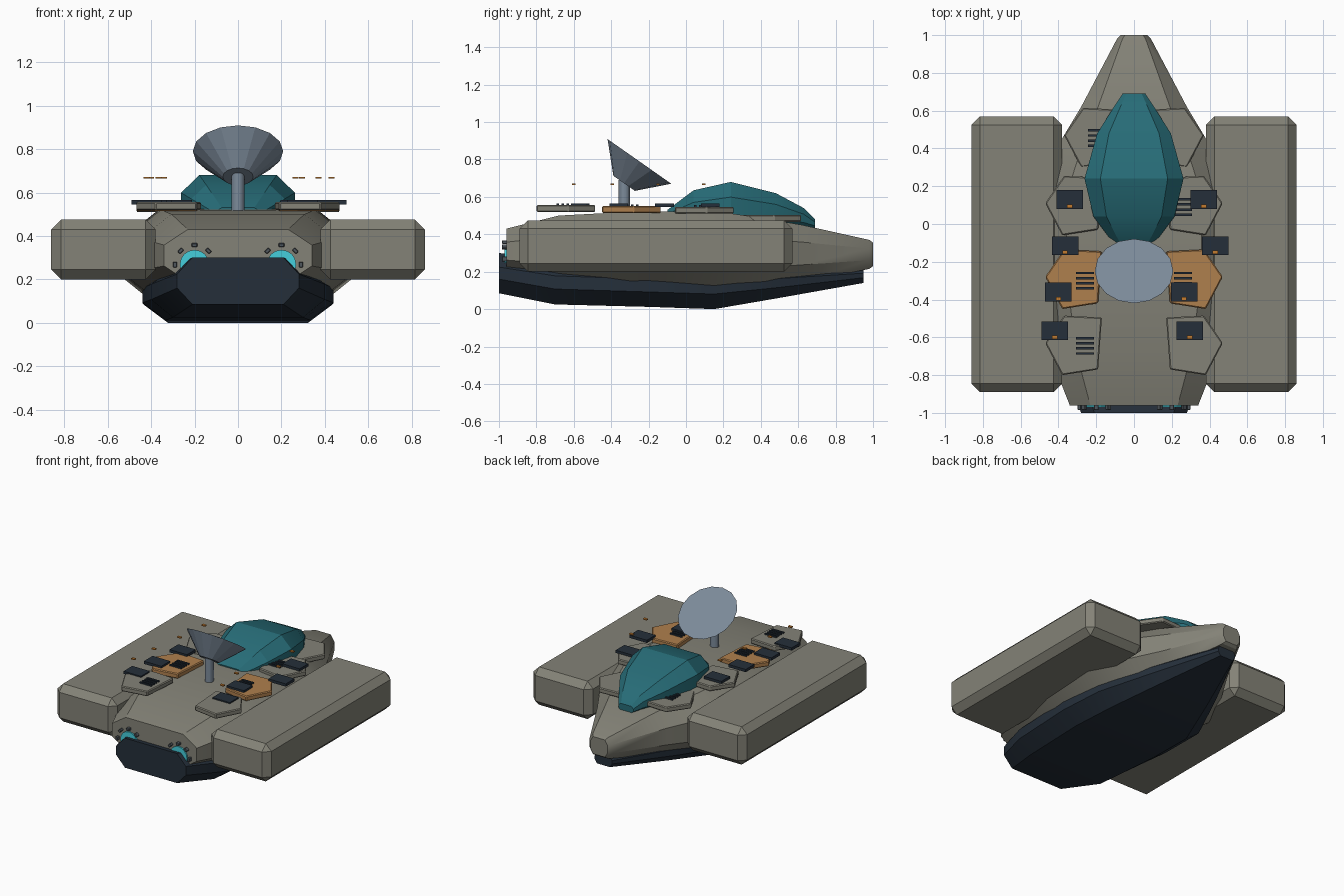
import bpy, bmesh, math
from mathutils import Matrix, Vector

if "Cube" in bpy.data.objects:
    bpy.data.objects.remove(bpy.data.objects["Cube"], do_unlink=True)


def material(name, r, g, b):
    m = bpy.data.materials.new(name)
    m.use_nodes = True
    m.diffuse_color = (r, g, b, 1)
    m.node_tree.nodes["Principled BSDF"].inputs["Base Color"].default_value = (r, g, b, 1)
    return m


GREY = material("warm grey hull", 0.23, 0.225, 0.185)
DARK = material("dark navy", 0.018, 0.028, 0.042)
TEAL = material("teal glass", 0.02, 0.15, 0.185)
ORANGE = material("dull orange", 0.43, 0.215, 0.075)
STEEL = material("blue steel", 0.2, 0.255, 0.32)
CYAN = material("cyan glow", 0.06, 0.62, 0.72)
AMBER = material("amber light", 0.55, 0.2, 0.03)
SLATE = material("slate studs", 0.08, 0.095, 0.11)


def finish(name, bm, mat, smooth=False):
    bmesh.ops.recalc_face_normals(bm, faces=bm.faces)
    mesh = bpy.data.meshes.new(name)
    bm.to_mesh(mesh)
    bm.free()
    mesh.materials.append(mat)
    ob = bpy.data.objects.new(name, mesh)
    bpy.context.collection.objects.link(ob)
    if smooth:
        bpy.ops.object.select_all(action="DESELECT")
        ob.select_set(True)
        bpy.context.view_layer.objects.active = ob
        bpy.ops.object.shade_smooth_by_angle(angle=math.radians(25))
    return ob


def bevel(bm, width):
    bmesh.ops.bevel(bm, geom=bm.edges[:], offset=width, segments=1, affect="EDGES")


def box(name, center, size, mat, chamfer=0, turn=0):
    bm = bmesh.new()
    bmesh.ops.create_cube(bm, size=1, matrix=Matrix.Diagonal((*size, 1)))
    if chamfer:
        bevel(bm, chamfer)
    bm.transform(Matrix.Translation(center) @ Matrix.Rotation(turn, 4, "Y"))
    return finish(name, bm, mat)


def cone(name, center, r1, r2, depth, mat, tilt=0, sides=16):
    bm = bmesh.new()
    bmesh.ops.create_cone(bm, cap_ends=True, segments=sides, radius1=r1, radius2=r2, depth=depth)
    bm.transform(Matrix.Translation(center) @ Matrix.Rotation(tilt, 4, "X"))
    return finish(name, bm, mat)


def loft(name, sections, cut_x, cut_z, mat, smooth=False):
    """Skin octagonal sections given as y, half width, bottom, top."""
    bm = bmesh.new()
    rings = []
    for y, w, lo, hi in sections:
        cx, cz = w * cut_x, (hi - lo) * cut_z
        side = [(w - cx, lo), (w, lo + cz), (w, hi - cz), (w - cx, hi)]
        outline = side + [(-x, z) for x, z in reversed(side)]
        rings.append([bm.verts.new((x, y, z)) for x, z in outline])
    for a, b in zip(rings, rings[1:]):
        for i in range(8):
            j = (i + 1) % 8
            bm.faces.new((a[i], a[j], b[j], b[i]))
    bm.faces.new(rings[0])
    bm.faces.new(rings[-1])
    return finish(name, bm, mat, smooth)


# Main hull, dark keel and canopy
loft("hull", [(-0.96, 0.34, 0.19, 0.43), (-0.68, 0.45, 0.13, 0.50),
              (-0.3, 0.52, 0.09, 0.52), (0.15, 0.53, 0.07, 0.525),
              (0.42, 0.40, 0.11, 0.485), (0.62, 0.28, 0.145, 0.45),
              (0.98, 0.09, 0.215, 0.37), (1.0, 0.07, 0.23, 0.355)], 0.32, 0.3, GREY, True)
loft("keel", [(-1.0, 0.28, 0.085, 0.30), (-0.7, 0.40, 0.025, 0.26),
              (-0.2, 0.44, 0.012, 0.24), (0.15, 0.43, 0.0, 0.23),
              (0.5, 0.28, 0.06, 0.22), (0.95, 0.07, 0.14, 0.22)], 0.25, 0.35, DARK, True)
loft("canopy", [(-0.1, 0.11, 0.46, 0.53), (0.04, 0.215, 0.42, 0.635),
                (0.24, 0.262, 0.41, 0.68), (0.48, 0.195, 0.42, 0.62),
                (0.63, 0.10, 0.43, 0.54), (0.69, 0.06, 0.43, 0.48)], 0.32, 0.3, TEAL, True)

# Side pods
for side, label in ((1, "left"), (-1, "right")):
    box(f"{label}_pod", (side * 0.62, -0.16, 0.3375), (0.48, 1.46, 0.275), GREY, 0.045)

# Armour plates along the deck
PLATE = [(0.17, 0.15), (0.37, 0.16), (0.47, 0.015), (0.38, -0.155), (0.19, -0.125)]


def plate(name, side, shift, y, z, mat):
    bm = bmesh.new()
    face = bm.faces.new([bm.verts.new((side * (px + shift), y + py, z)) for px, py in PLATE])
    top = bmesh.ops.extrude_face_region(bm, geom=[face])["geom"]
    verts = [v for v in top if isinstance(v, bmesh.types.BMVert)]
    bmesh.ops.translate(bm, vec=Vector((0, 0, 0.037)), verts=verts)
    bevel(bm, 0.006)
    finish(name, bm, mat)


ROWS = [(-0.645, 0.519, 0, GREY), (-0.295, 0.514, 0, ORANGE),
        (0.095, 0.51, 0, GREY), (0.455, 0.467, -0.1, GREY)]
for side, label in ((1, "left"), (-1, "right")):
    for i, (y, z, shift, mat) in enumerate(ROWS):
        plate(f"{label}_deck_plate_{i + 1}", side, shift, y, z, mat)

# Slatted vents
for i, (x, y, z) in enumerate([(-0.26, -0.645, 0.555), (-0.26, -0.3, 0.55), (0.26, -0.3, 0.55),
                               (0.26, 0.09, 0.546), (-0.195, 0.455, 0.504)]):
    for k in range(4):
        box(f"vent_{i + 1}_slat_{k + 1}", (x, y + (k - 1.5) * 0.027, z + 0.003),
            (0.095, 0.013, 0.014), DARK)

# Deck hatches with a small light hovering above each
for i, (x, y) in enumerate([(0.37, 0.13), (-0.34, 0.13), (0.43, -0.115), (-0.365, -0.115),
                            (0.265, -0.36), (-0.40, -0.36), (0.295, -0.565), (-0.42, -0.565)]):
    box(f"hatch_{i + 1}", (x, y, 0.555), (0.14, 0.10, 0.02), DARK)
    box(f"hatch_light_{i + 1}", (x, y - 0.035, 0.668), (0.028, 0.018, 0.008), AMBER)

# Dish on its mast
cone("mast", (0, -0.33, 0.59), 0.03, 0.03, 0.2, STEEL)
cone("dish", (0, -0.29, 0.731), 0.07, 0.208, 0.143, STEEL, math.radians(-35))

# Engines with rings of studs
for side, label in ((1, "left"), (-1, "right")):
    cx, cz = side * 0.2, 0.268
    cone(f"{label}_engine_glow", (cx, -0.955, cz), 0.068, 0.068, 0.03, CYAN, math.pi / 2)
    for k in range(8):
        a = k * math.pi / 4
        box(f"{label}_engine_stud_{k + 1}",
            (cx + 0.09 * math.cos(a), -0.965, cz + 0.09 * math.sin(a)),
            (0.018, 0.04, 0.026), SLATE, 0.003, -a)
